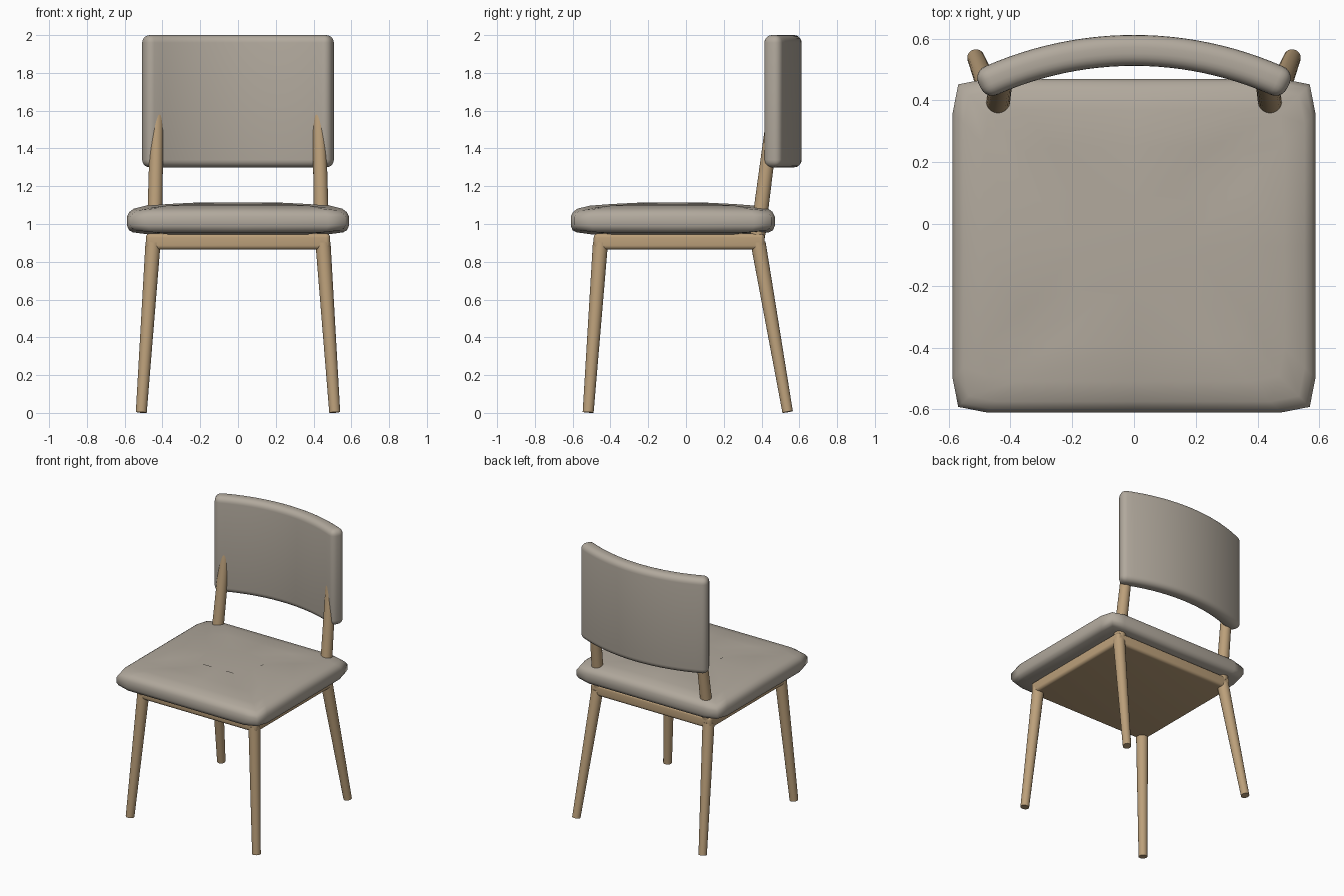
import bpy, bmesh, math
from mathutils import Vector

cube = bpy.data.objects.get("Cube")
if cube:
    bpy.data.objects.remove(cube, do_unlink=True)


def material(name, rgb):
    m = bpy.data.materials.new(name)
    m.use_nodes = True
    m.diffuse_color = (*rgb, 1)
    m.node_tree.nodes["Principled BSDF"].inputs["Base Color"].default_value = (*rgb, 1)
    return m


FABRIC = material("warm grey fabric", (0.44, 0.395, 0.335))
WOOD = material("light oak", (0.50, 0.35, 0.195))


def finish(bm, name, mat, angle=40):
    bmesh.ops.recalc_face_normals(bm, faces=bm.faces)
    mesh = bpy.data.meshes.new(name)
    bm.to_mesh(mesh)
    bm.free()
    mesh.materials.append(mat)
    obj = bpy.data.objects.new(name, mesh)
    bpy.context.collection.objects.link(obj)
    bpy.ops.object.select_all(action='DESELECT')
    obj.select_set(True)
    bpy.context.view_layer.objects.active = obj
    bpy.ops.object.shade_smooth_by_angle(angle=math.radians(angle))
    return obj


def rounded_box(size, radius):
    bm = bmesh.new()
    bmesh.ops.create_cube(bm, size=1)
    bmesh.ops.scale(bm, vec=size, verts=bm.verts)
    bmesh.ops.bevel(bm, geom=bm.edges[:], offset=radius, segments=5,
                    profile=0.5, affect='EDGES')
    return bm


def rod(name, start, end, r_start, r_end):
    """Tapered round bar between two points."""
    a, b = Vector(start), Vector(end)
    bm = bmesh.new()
    bmesh.ops.create_cone(bm, cap_ends=True, segments=24, radius1=r_start,
                          radius2=r_end, depth=(b - a).length)
    turn = (b - a).to_track_quat('Z', 'Y').to_matrix()
    bmesh.ops.rotate(bm, cent=(0, 0, 0), matrix=turn, verts=bm.verts)
    bmesh.ops.translate(bm, vec=(a + b) / 2, verts=bm.verts)
    return finish(bm, name, WOOD)


# Seat cushion: stacked outlines with softly tapered corners and a domed top
HALF_X, HALF_Y, SEAT_Y, MID_Z = 0.587, 0.54, -0.07, 1.02


def outline(bm, inset, z):
    a, b = HALF_X - inset, HALF_Y - inset
    quarter = [(a, 0, 0), (a, b - 0.11, 0), (a - 0.018, b - 0.018, 1), (a - 0.11, b, 0), (0, b, 0)]
    ring = []
    for k in range(4):
        sx, sy = ((1, 1), (-1, 1), (-1, -1), (1, -1))[k]
        pts = quarter if k % 2 == 0 else quarter[::-1]
        for x, y, corner in pts[:-1]:
            zz = MID_Z + (z - MID_Z) * (0.85 if corner else 1)
            ring.append(bm.verts.new((sx * x, sy * y + SEAT_Y, zz)))
    return ring


bm = bmesh.new()
profile = [(0.25, 0.945), (0.11, 0.945), (0.03, 0.956), (0.01, 0.967), (0, 0.99), (0, 1.04),
           (0.012, 1.064), (0.035, 1.081), (0.10, 1.097), (0.22, 1.106), (0.38, 1.114)]
rings = [outline(bm, inset, z) for inset, z in profile]
for low, high in zip(rings, rings[1:]):
    for i in range(len(low)):
        j = (i + 1) % len(low)
        bm.faces.new((low[i], low[j], high[j], high[i]))
bm.faces.new(rings[0][::-1])
bm.faces.new(rings[-1])
finish(bm, "seat_cushion", FABRIC, 60)

# Wooden base under the seat
bm = rounded_box((0.975, 0.905, 0.085), 0.022)
bmesh.ops.translate(bm, vec=(0, -0.036, 0.9075), verts=bm.verts)
finish(bm, "seat_base", WOOD)

# Backrest: rounded panel sliced along its width, then bent to an arc
RADIUS, LENGTH = 1.145, 1.034
bm = rounded_box((LENGTH, 0.1, 0.7), 0.04)
SLICES = 24
for i in range(1, SLICES):
    x = (i / SLICES - 0.5) * (LENGTH - 0.08)
    bmesh.ops.bisect_plane(bm, geom=bm.verts[:] + bm.edges[:] + bm.faces[:],
                           plane_co=(x, 0, 0), plane_no=(1, 0, 0))
for v in bm.verts:
    t, r = v.co.x / RADIUS, RADIUS + v.co.y
    v.co = (r * math.sin(t), 0.562 - RADIUS + r * math.cos(t), v.co.z + 1.65)
finish(bm, "backrest", FABRIC)

# Legs and backrest posts, one of each per side
for side, s in (("left", 1), ("right", -1)):
    rod("front_leg_" + side, (s * 0.512, -0.518, 0.003), (s * 0.45, -0.453, 0.9), 0.029, 0.04)
    rod("back_leg_" + side, (s * 0.512, 0.538, 0.005), (s * 0.45, 0.382, 0.9), 0.028, 0.04)
    rod("back_post_" + side, (s * 0.443, 0.378, 0.93), (s * 0.426, 0.478, 1.7), 0.04, 0.034)
